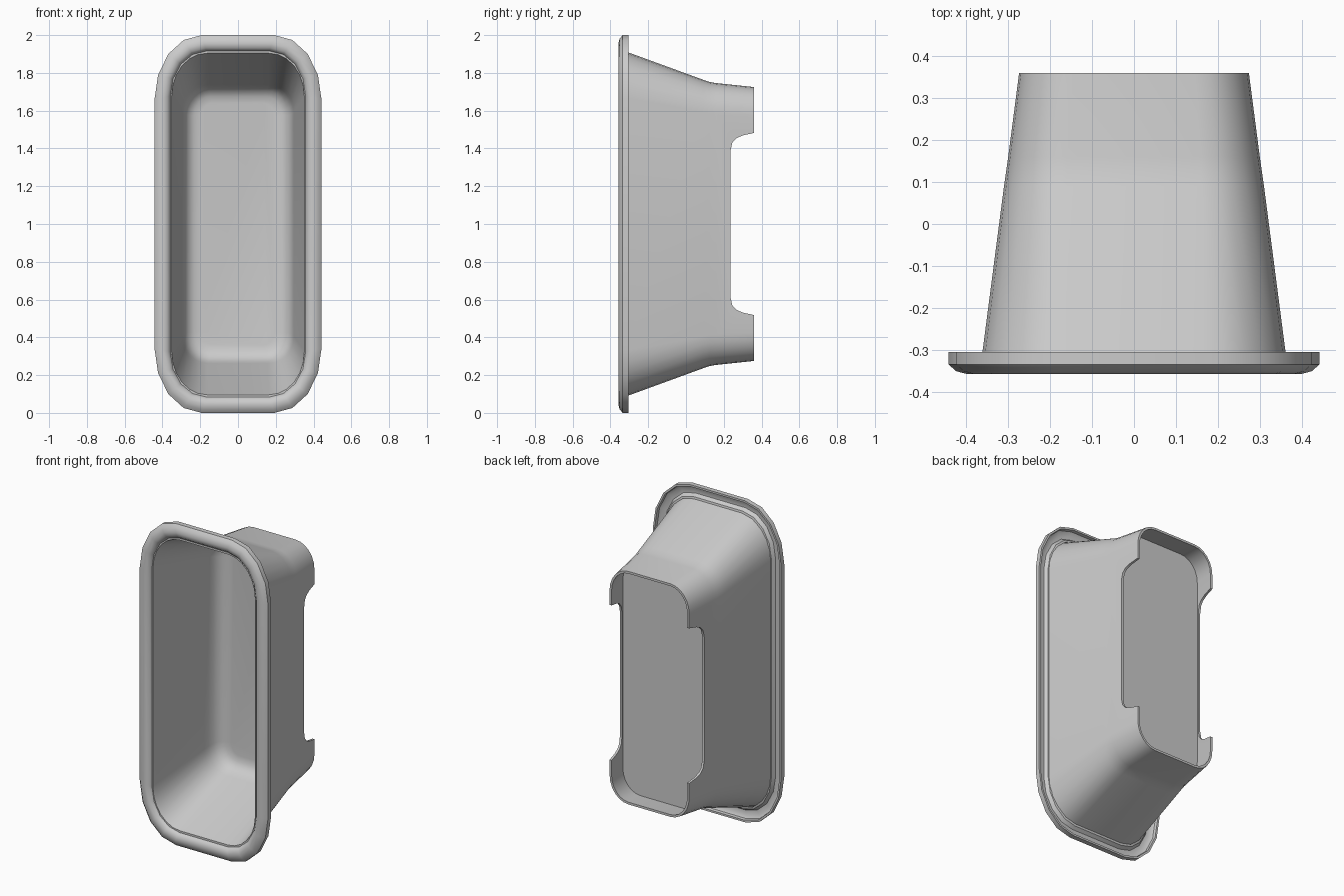
import bpy, bmesh, math

if "Cube" in bpy.data.objects:
    bpy.data.objects.remove(bpy.data.objects["Cube"])

ZC = 1.0


def ring(bm, y, hw, hz, rx, rz, seg):
    """Rounded-rectangle loop lying in the xz plane at depth y."""
    verts = []
    corners = [(1, 1, 0), (-1, 1, 90), (-1, -1, 180), (1, -1, 270)]
    for sx, sz, start in corners:
        for i in range(seg + 1):
            a = math.radians(start + 90 * i / seg)
            x = sx * (hw - rx) + rx * math.cos(a)
            z = ZC + sz * (hz - rz) + rz * math.sin(a)
            verts.append(bm.verts.new((x, y, z)))
    return verts


def loft(name, stations, seg, closed):
    """Skin rings together; either close into a tube or cap both ends."""
    bm = bmesh.new()
    rings = [ring(bm, *s, seg) for s in stations]
    pairs = list(zip(rings, rings[1:]))
    if closed:
        pairs.append((rings[-1], rings[0]))
    for a, b in pairs:
        n = len(a)
        for i in range(n):
            j = (i + 1) % n
            bm.faces.new((a[i], a[j], b[j], b[i]))
    if not closed:
        bm.faces.new(rings[0])
        bm.faces.new(rings[-1])
    return finish(name, bm)


def finish(name, bm):
    bmesh.ops.recalc_face_normals(bm, faces=bm.faces)
    me = bpy.data.meshes.new(name)
    bm.to_mesh(me)
    bm.free()
    ob = bpy.data.objects.new(name, me)
    bpy.context.collection.objects.link(ob)
    return ob


def activate(ob):
    bpy.ops.object.select_all(action='DESELECT')
    ob.select_set(True)
    bpy.context.view_layer.objects.active = ob


# Tub: floor, inner wall, mouth, outer wall, back skirt, underside of the floor
T = 0.014
outer = [(-0.335, 0.365, 0.918, 0.20, 0.24), (-0.31, 0.362, 0.91, 0.20, 0.24),
         (0.09, 0.310, 0.764, 0.15, 0.17), (0.125, 0.305, 0.752, 0.145, 0.165),
         (0.16, 0.300, 0.746, 0.14, 0.16), (0.36, 0.274, 0.725, 0.13, 0.15)]


def inset(s, t=T):
    return (s[0], s[1] - t, s[2] - t, s[3] - t, s[4] - t)


floor = [(0.212, 0.195, 0.640, 0.06, 0.07), (0.207, 0.232, 0.675, 0.085, 0.10),
         (0.190, 0.262, 0.705, 0.11, 0.13), (0.160, 0.281, 0.726, 0.125, 0.145)]
inner = [inset(s) for s in reversed(outer[:4])]
skirt = [inset(outer[-1]), (0.225, 0.277, 0.725, 0.12, 0.14)]
tub = loft("tub", floor + inner + outer + skirt, 6, False)

# Side notches cut through the back skirt
half = [(0.42, 0.505), (0.36, 0.482), (0.30, 0.469), (0.265, 0.453),
        (0.245, 0.43), (0.235, 0.385)]
outline = [(y, ZC + d) for y, d in half] + [(y, ZC - d) for y, d in reversed(half)]
bm = bmesh.new()
face = bm.faces.new([bm.verts.new((-0.6, y, z)) for y, z in outline])
ext = bmesh.ops.extrude_face_region(bm, geom=[face])["geom"]
bmesh.ops.translate(bm, vec=(1.2, 0, 0),
                    verts=[g for g in ext if isinstance(g, bmesh.types.BMVert)])
cutter = finish("notch_cutter", bm)
cutter.hide_render = True
mod = tub.modifiers.new("notches", 'BOOLEAN')
mod.operation = 'DIFFERENCE'
mod.solver = 'EXACT'
mod.object = cutter
activate(tub)
bpy.ops.object.modifier_apply(modifier=mod.name)
bpy.data.objects.remove(cutter)

# Rolled rim with a hollow underside: (inset from outer edge, depth)
profile = [(0.0, -0.305), (0.0, -0.335), (0.018, -0.351), (0.045, -0.358),
           (0.068, -0.352), (0.084, -0.335), (0.086, -0.312),
           (0.074, -0.315), (0.060, -0.336), (0.030, -0.336), (0.014, -0.325),
           (0.012, -0.305)]
rim = loft("rim", [(y, 0.442 - d, 1.0 - d, 0.25 - d * 0.7, 0.34 - d * 1.2)
                   for d, y in profile], 4, True)

for ob in (tub, rim):
    activate(ob)
    bpy.ops.object.shade_smooth_by_angle(angle=math.radians(40))
